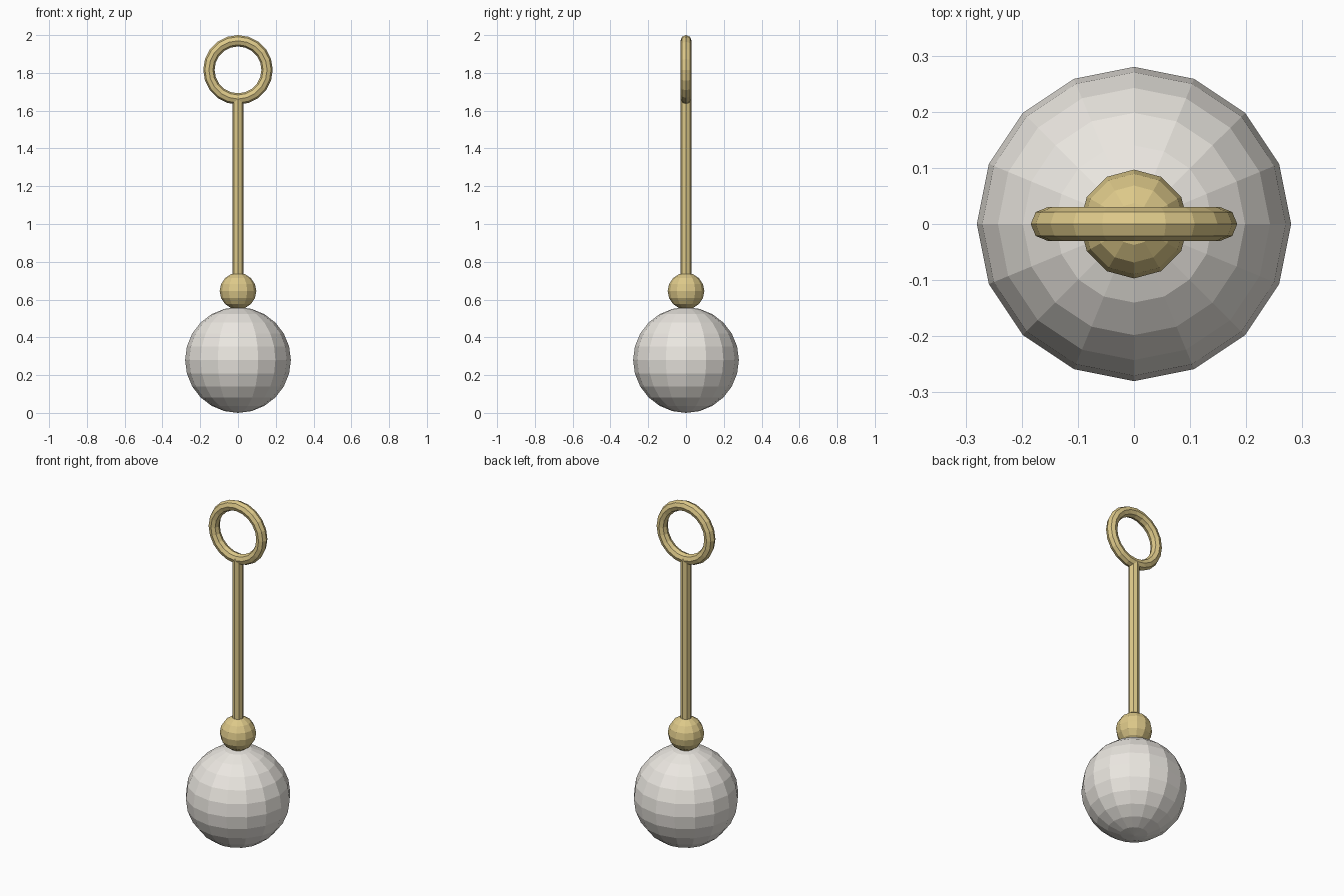
import bpy, math

if "Cube" in bpy.data.objects:
    bpy.data.objects.remove(bpy.data.objects["Cube"])


def material(name, color):
    m = bpy.data.materials.new(name)
    m.diffuse_color = color
    m.use_nodes = True
    m.node_tree.nodes["Principled BSDF"].inputs["Base Color"].default_value = m.diffuse_color
    return m


brass = material("brass", (0.72, 0.58, 0.25, 1))
pearl = material("pearl", (0.83, 0.80, 0.75, 1))


def finish(name, mat):
    ob = bpy.context.object
    ob.name = name
    ob.data.materials.append(mat)
    return ob


def ball(name, radius, z, segments, rings, mat):
    bpy.ops.mesh.primitive_uv_sphere_add(segments=segments, ring_count=rings,
                                         radius=radius, location=(0, 0, z))
    return finish(name, mat)


# Large ball and the small collar bead above it
ball("large_ball", 0.28, 0.28, 16, 12, pearl)
ball("collar_bead", 0.097, 0.645, 12, 8, brass)

# Thin rod from the bead up into the ring
z0, z1 = 0.65, 1.67
bpy.ops.mesh.primitive_cylinder_add(vertices=8, radius=0.03, depth=z1 - z0,
                                    location=(0, 0, (z0 + z1) / 2))
finish("rod", brass)

# Upright hanging ring
bpy.ops.mesh.primitive_torus_add(major_segments=20, minor_segments=8,
                                 major_radius=0.154, minor_radius=0.03,
                                 location=(0, 0, 1.816),
                                 rotation=(math.pi / 2, 0, 0))
finish("hanging_ring", brass)
